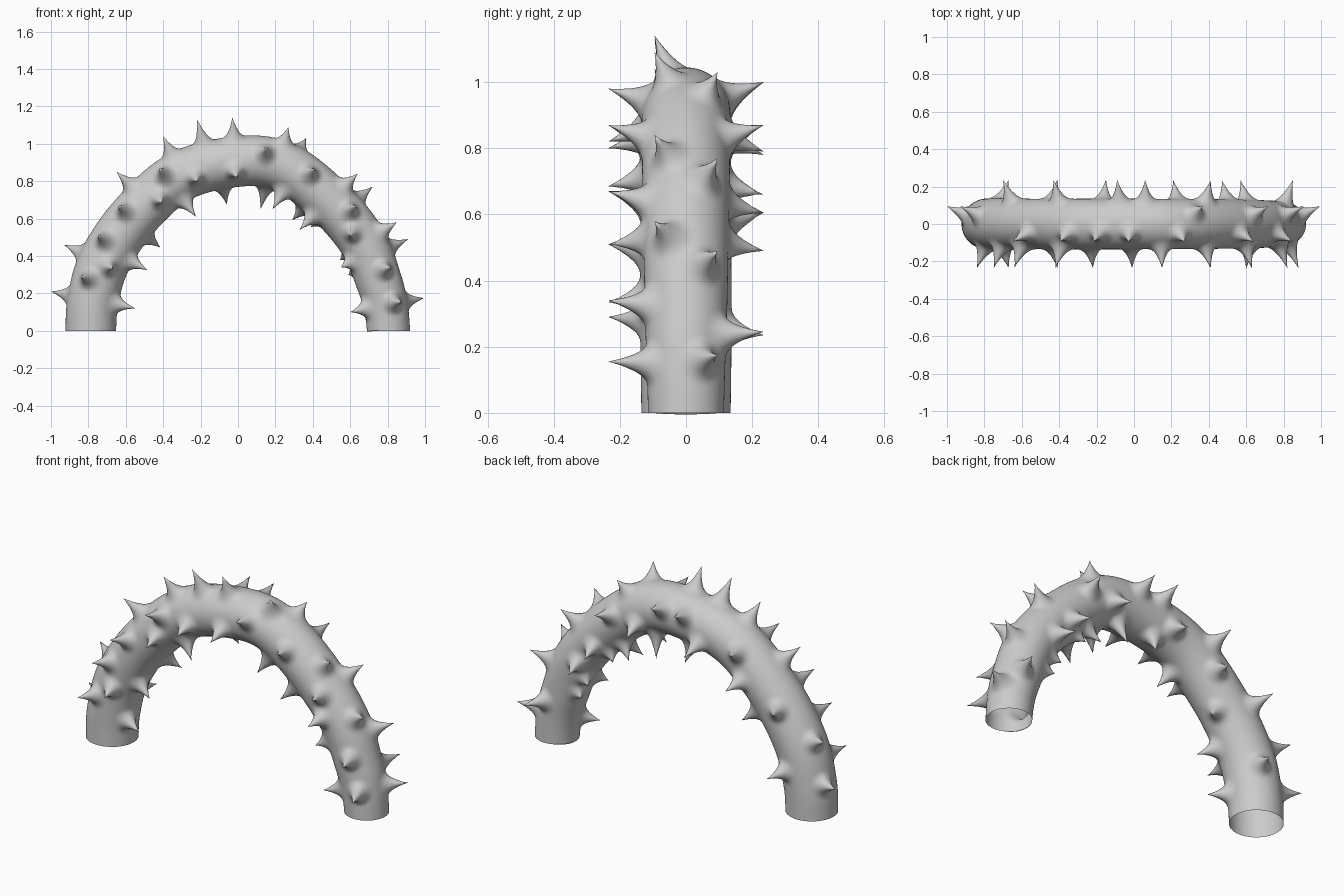
import bpy, math
from mathutils import Vector
from mathutils.kdtree import KDTree

if "Cube" in bpy.data.objects:
    bpy.data.objects.remove(bpy.data.objects["Cube"])

SEG, SIDES = 330, 120

# Centre line of the arch: x, z, radius
path = [(-0.787, -0.15, .135), (-0.787, 0, .135), (-0.775, .16, .137), (-0.715, .37, .138),
        (-0.555, .61, .135), (-0.31, .825, .135), (0, .905, .135), (.24, .878, .134),
        (.475, .705, .132), (.665, .48, .128), (.755, .26, .123), (.79, .13, .118),
        (.805, 0, .115), (.81, -.13, .115)]
path = [Vector(p) for p in path]


def spline(t):
    """Smooth curve through the path points, t from 0 to 1."""
    u = t * (len(path) - 3)
    i = min(int(u), len(path) - 4)
    f = u - i
    a, b, c, d = path[i:i + 4]
    return 0.5 * (2 * b + (c - a) * f + (2 * a - 5 * b + 4 * c - d) * f * f
                  + (3 * b - a - 3 * c + d) * f ** 3)


# Open tube swept along the arch
verts, faces = [], []
for i in range(SEG + 1):
    t = i / SEG
    p = spline(t)
    tan = spline(min(1, t + .002)) - spline(max(0, t - .002))
    tan = Vector((tan.x, 0, tan.y)).normalized()
    if i in (0, SEG):
        tan = Vector((0, 0, 1 if i == 0 else -1))
    out = Vector((-tan.z, 0, tan.x))
    for j in range(SIDES):
        a = 2 * math.pi * j / SIDES
        verts.append(Vector((p.x, 0, p.y)) + p.z * (out * math.cos(a) + Vector((0, math.sin(a), 0))))
for i in range(SEG):
    for j in range(SIDES):
        k = (j + 1) % SIDES
        faces.append((i * SIDES + j, i * SIDES + k, (i + 1) * SIDES + k, (i + 1) * SIDES + j))

# Thorn tips (x, z), grouped in lengthwise rows that share a depth y
outer_front = [(-.65, .85), (-.40, 1.04), (-.22, 1.13), (-.03, 1.14), (.27, 1.09), (.64, .84), (.85, .58)]
outer_back = [(-1.0, .21), (-.93, .46), (.365, 1.03), (.72, .77), (.91, .49), (.995, .175)]
side_front = [(-.84, .29), (-.75, .51), (-.64, .67), (-.42, .87), (.15, .98), (.41, .87), (.63, .67),
              (.88, .155), (.82, .34), (-.67, .335), (-.41, .685), (-.22, .80), (-.01, .82), (.6, .51)]
side_back = [(-.43, .87), (-.09, 1.0), (.06, 1.0), (.41, .87), (.85, .245), (-.7, .605),
             (-.67, .235), (-.41, .66), (-.15, .78), (.21, .79), (.47, .605), (.57, .49)]
inner_front = [(-.55, .12), (-.485, .325), (-.225, .61), (.185, .65), (.33, .54), (.55, .34), (.60, .10)]
inner_back = [(-.415, .445), (-.06, .675), (.12, .65), (.29, .59), (.39, .555), (.545, .38), (.59, .30)]
rows = [(-.095, outer_front), (.095, outer_back), (-.235, side_front), (.235, side_back),
        (-.095, inner_front), (.095, inner_back)]

# Pull each thorn out of the tube with a flared base
tree = KDTree(len(verts))
for n, v in enumerate(verts):
    tree.insert(v, n)
tree.balance()
REACH = .085
moved = [v.copy() for v in verts]
for y, tips in rows:
    for x, z in tips:
        tip = Vector((x, y, z))
        base, _, _ = tree.find(tip)
        for co, n, d in tree.find_range(base, REACH):
            moved[n] += (tip - base) * (1 - d / REACH) ** 2.8

mesh = bpy.data.meshes.new("thorny_arch")
mesh.from_pydata([v[:] for v in moved], [], faces)
mesh.update()
arch = bpy.data.objects.new("thorny_arch", mesh)
bpy.context.collection.objects.link(arch)

# Smooth shading, normals facing outward
import bmesh
bm = bmesh.new()
bm.from_mesh(mesh)
bmesh.ops.recalc_face_normals(bm, faces=bm.faces)
for f in bm.faces:
    f.smooth = True
bm.to_mesh(mesh)
bm.free()
